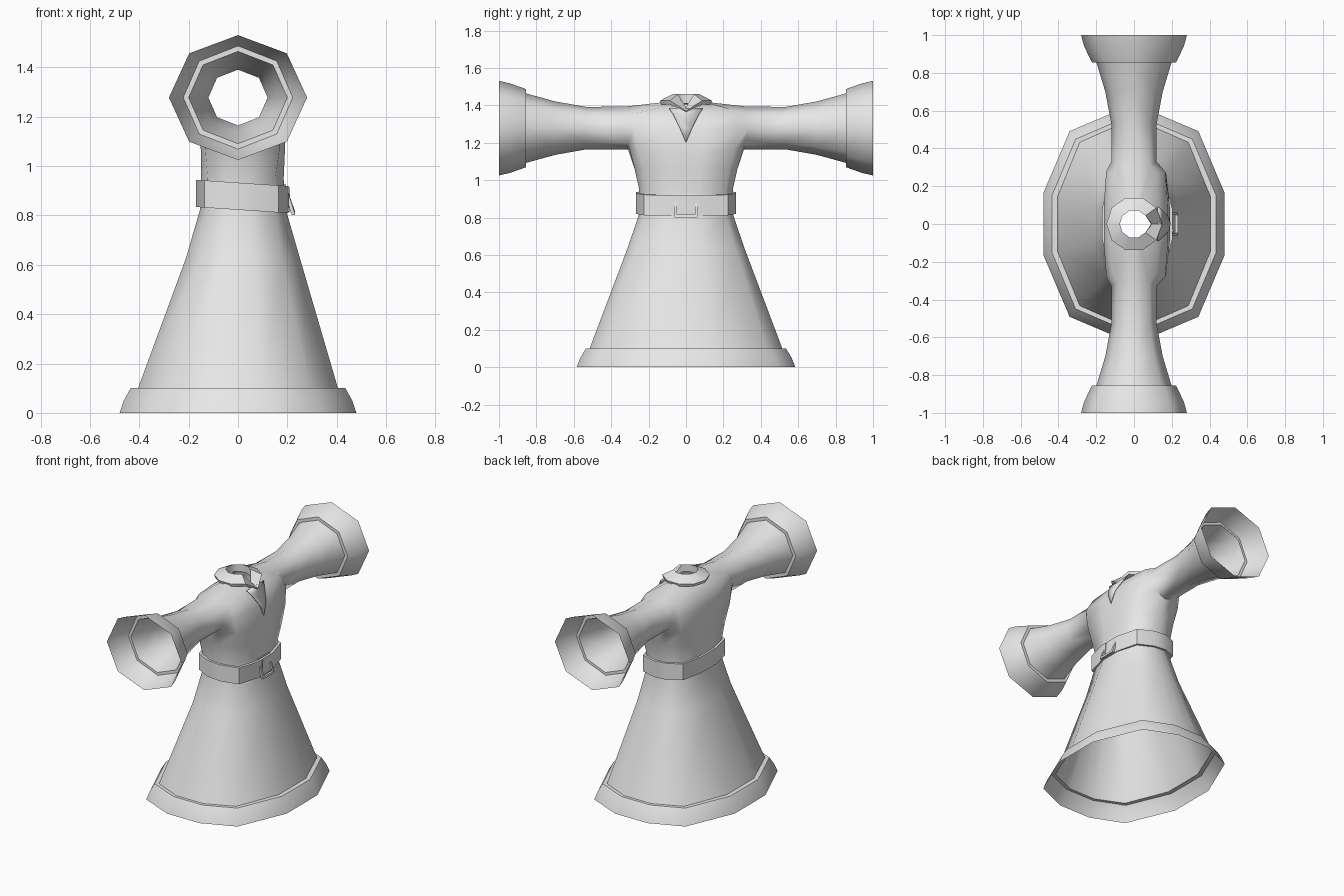
import bpy, bmesh, math

if "Cube" in bpy.data.objects:
    bpy.data.objects.remove(bpy.data.objects["Cube"])

grey = bpy.data.materials.new("plain_grey")
grey.use_nodes = True
colour = (0.8, 0.8, 0.8, 1)
grey.diffuse_color = colour
grey.node_tree.nodes["Principled BSDF"].inputs["Base Color"].default_value = colour

ARM_Z = 1.278


def finish(bm, name, angle=55):
    bmesh.ops.recalc_face_normals(bm, faces=bm.faces)
    mesh = bpy.data.meshes.new(name)
    bm.to_mesh(mesh)
    bm.free()
    mesh.materials.append(grey)
    ob = bpy.data.objects.new(name, mesh)
    bpy.context.collection.objects.link(ob)
    bpy.ops.object.select_all(action="DESELECT")
    ob.select_set(True)
    bpy.context.view_layer.objects.active = ob
    bpy.ops.object.shade_smooth_by_angle(angle=math.radians(angle))
    return ob


def bridge(bm, a, b, skip=()):
    n = len(a)
    for i in range(n):
        if i not in skip:
            bm.faces.new((a[i], a[(i + 1) % n], b[(i + 1) % n], b[i]))


def loft(name, rings, closed=False, angle=55):
    bm = bmesh.new()
    loops = [[bm.verts.new(p) for p in ring] for ring in rings]
    for a, b in zip(loops, loops[1:]):
        bridge(bm, a, b)
    if closed:
        bridge(bm, loops[-1], loops[0])
    return finish(bm, name, angle)


def body_ring(xf, xb, y, z, u=0.71, xe=None, ze=None, zs=None):
    """Six front points, a side point, six back points, a side point."""
    ze = z if ze is None else ze
    zs = ze if zs is None else zs
    ring = []
    for s, x in ((1, xf), (-1, xb)):
        e = 0.25 * x if xe is None else xe
        half = [(s * e, y, ze), (s * u * x, 0.84 * y, (2 * z + ze) / 3), (s * x, 0.28 * y, z)]
        half = [(px, -s * py, pz) for px, py, pz in half]
        ring += half + [(px, -py, pz) for px, py, pz in reversed(half)]
        ring.append((0, s * y, zs))
    return ring


def sleeve_ring(y, rx, rz):
    return [(rx * math.cos(k * math.pi / 4), y, ARM_Z + rz * math.sin(k * math.pi / 4))
            for k in range(8)]


# Robe: skirt and torso, with the rings left open where the sleeves join
rows = [
    body_ring(0.405, 0.405, 0.515, 0.1),
    body_ring(0.25, 0.21, 0.315, 0.63),
    body_ring(0.195, 0.155, 0.25, 0.82, 0.78),
    body_ring(0.185, 0.15, 0.25, 0.95, 0.82),
    body_ring(0.19, 0.15, 0.275, 1.06, 0.88),
    body_ring(0.19, 0.16, 0.31, 1.15, 0.9, 0.085, 1.197, 1.165),
    body_ring(0.18, 0.16, 0.33, ARM_Z, 0.92, 0.12),
    body_ring(0.135, 0.125, 0.31, 1.36, 0.9, 0.085, 1.36, 1.395),
    body_ring(0.09, 0.09, 0.09, 1.385, 0.71, 0.025, 1.42),
]
ARMPIT, MID, UPPER = 5, 6, 7
bm = bmesh.new()
loops = []
for r, row in enumerate(rows):
    loops.append([None if r == MID and i in (6, 13) else bm.verts.new(p)
                  for i, p in enumerate(row)])
for r in range(len(rows) - 1):
    bridge(bm, loops[r], loops[r + 1], (5, 6, 12, 13) if r in (ARMPIT, MID) else ())

# Sleeves grow out of the two openings
low, mid, up = (loops[i] for i in (ARMPIT, MID, UPPER))
for s, f, side, b in ((1, 5, 6, 7), (-1, 0, 13, 12)):
    last = [mid[f], up[f], up[side], up[b], mid[b], low[b], low[side], low[f]]
    for y, rx, rz in ((0.53, 0.12, 0.113), (0.7, 0.152, 0.143), (0.86, 0.2, 0.187)):
        ring = [bm.verts.new(p) for p in sleeve_ring(s * y, rx, rz)]
        bridge(bm, last, ring)
        last = ring
finish(bm, "robe", 60)

# Flared cuffs
for s, name in ((-1, "front_cuff"), (1, "back_cuff")):
    loft(name, [sleeve_ring(s * y, rx, rz) for y, rx, rz in
                ((0.855, 0.2, 0.187), (0.855, 0.222, 0.209),
                 (0.94, 0.264, 0.239), (1, 0.28, 0.253))])

# Flared skirt hem
loft("hem", [body_ring(x, x, y, z) for x, y, z in
             ((0.405, 0.515, 0.1), (0.435, 0.535, 0.1),
              (0.463, 0.565, 0.05), (0.48, 0.585, 0))])

# Belt, tilted slightly down towards the chest side
def tilt(ring):
    return [(x, y, z - 0.067 * x) for x, y, z in ring]


loft("belt", [tilt(body_ring(0.19 + d, 0.155 + d, 0.252 + d, z, 0.8)) for d, z in
              ((0, 0.823), (0.015, 0.823), (0.015, 0.933), (0, 0.933))], True, 50)


# Square buckle frame and its prong
def frame(x, w, h):
    return [(x - 0.02 * sz, sy * w, 0.864 + sz * h)
            for sy, sz in ((-1, -1), (1, -1), (1, 1), (-1, 1))]


loft("buckle", [frame(0.198, 0.061, 0.063), frame(0.212, 0.061, 0.063),
                frame(0.212, 0.047, 0.049), frame(0.198, 0.047, 0.049)], True, 30)
bm = bmesh.new()
bmesh.ops.create_cube(bm, size=1)
for v in bm.verts:
    v.co = (0.206 + 0.008 * v.co.x, -0.04 + 0.01 * v.co.y + 0.012 * v.co.z, 0.864 + 0.1 * v.co.z)
finish(bm, "buckle_prong", 30)


# Folded collar with a notch at the chest
def collar_ring(r, z, tip_x, tip_z):
    ring = [(r * math.cos(k * math.pi / 5), r * math.sin(k * math.pi / 5), z) for k in range(10)]
    ring[0] = (tip_x, 0, tip_z)
    return ring


loft("collar", [collar_ring(0.075, 1.41, 0.09, 1.375), collar_ring(0.075, 1.46, 0.095, 1.39),
                collar_ring(0.146, 1.425, 0.15, 1.37), collar_ring(0.14, 1.405, 0.14, 1.36)],
     True, 50)

# Pointed lapel lying on the chest
bm = bmesh.new()
strips = [[bm.verts.new((x, s * w, z)) for s in (-1, 1)] for x, w, z in
          ((0.13, 0.09, 1.385), (0.15, 0.07, 1.355), (0.188, 0.033, 1.28))]
for a, b in zip(strips, strips[1:]):
    bm.faces.new((a[0], a[1], b[1], b[0]))
bm.faces.new((*strips[-1], bm.verts.new((0.194, 0, 1.2))))
lapel = finish(bm, "lapel", 50)
thick = lapel.modifiers.new("thickness", "SOLIDIFY")
thick.thickness = 0.006
